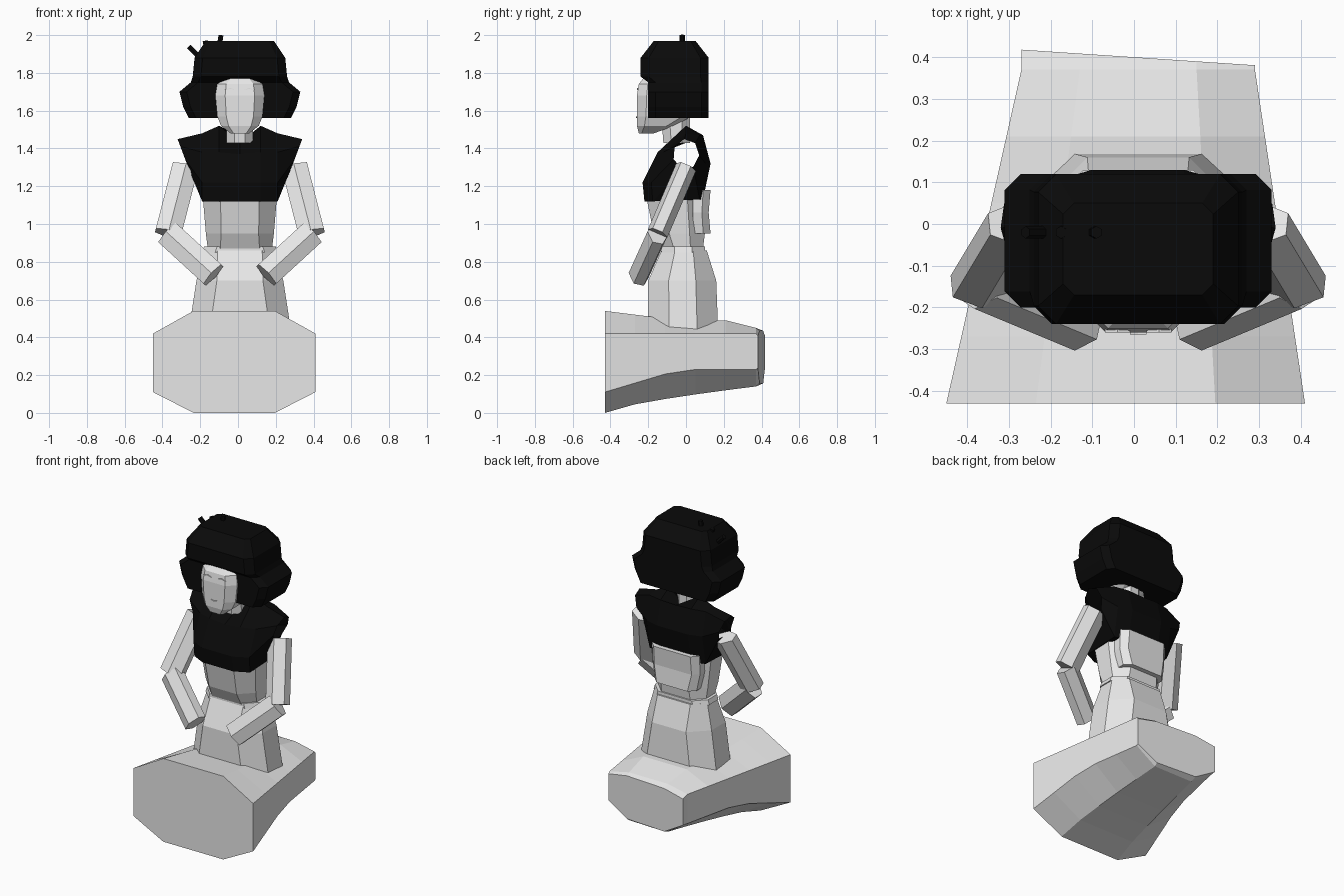
import bpy, bmesh, math
from mathutils import Vector

cube = bpy.data.objects.get("Cube")
if cube:
    bpy.data.objects.remove(cube, do_unlink=True)

CENTRE = .01  # the upper body sits slightly towards its left


def material(name, value):
    mat = bpy.data.materials.new(name)
    mat.use_nodes = True
    colour = (value, value, value, 1)
    mat.diffuse_color = colour
    shader = mat.node_tree.nodes["Principled BSDF"]
    shader.inputs["Base Color"].default_value = colour
    return mat


GREY = material("pale grey", .8)
BLACK = material("black", .003)


def mix(start, end, amount):
    return start + (end - start) * min(amount, 1)


def loft(name, rings, mat, caps=True):
    """Skin a list of equally long rings of points."""
    bm = bmesh.new()
    rows = [[bm.verts.new(point) for point in ring] for ring in rings]
    for lower, upper in zip(rows, rows[1:]):
        for i in range(len(lower)):
            bm.faces.new((lower[i - 1], lower[i], upper[i], upper[i - 1]))
    if caps:
        bm.faces.new(rows[0])
        bm.faces.new(rows[-1])
    bmesh.ops.recalc_face_normals(bm, faces=bm.faces)
    mesh = bpy.data.meshes.new(name)
    bm.to_mesh(mesh)
    bm.free()
    mesh.materials.append(mat)
    part = bpy.data.objects.new(name, mesh)
    bpy.context.collection.objects.link(part)


def stack(name, levels, corner, mat):
    """Loft corner-cut rectangles given as height, half width, front, back."""
    rings = []
    for height, half, front, back in levels:
        cut = corner * min(half + half, back - front)
        quarter = [(half - cut, front), (half, front + cut),
                   (half, back - cut), (half - cut, back)]
        outline = quarter + [(-x, y) for x, y in reversed(quarter)]
        rings.append([(CENTRE + x, y, height) for x, y in outline])
    loft(name, rings, mat)


def tube(name, start, end, radius, mat, flatness=1):
    """Straight six-sided rod, optionally flattened."""
    start, end = Vector(start), Vector(end)
    across = (end - start).cross(Vector((0, 1, 0))).normalized()
    depth = (end - start).cross(across).normalized() * flatness
    angles = [math.radians(degrees) for degrees in range(30, 390, 60)]
    rings = []
    for middle in (start, end):
        rings.append([middle + radius * (across * math.cos(a) + depth * math.sin(a))
                      for a in angles])
    loft(name, rings, mat)


# Wide kneeling base, tapering and rising towards the back
rings = []
steps = 5
for step in range(steps + 1):
    t = step / steps
    y = mix(-.43, .37, t)
    half = mix(.43, .28, t)
    middle = mix(-.02, .01, t)
    bottom, top = mix(0, .14, t ** .7), mix(.54, .49, t + t)
    low, high = mix(.11, .23, t + t), .42
    if step == steps:
        top = .45
    inner = half / 2
    rings.append([(middle - half, y, high), (middle - inner, y, top),
                  (middle + inner, y, top), (middle + half, y, high),
                  (middle + half, y, low), (middle + inner, y, bottom),
                  (middle - inner, y, bottom), (middle - half, y, low)])
# Bulging end, skewed towards the right
rings.append([(x, y + .03 - x / 15, mix(z, .3, .1)) for x, y, z in rings[-1]])
loft("base", rings, GREY)

# Gown, belt, waist and bow
stack("lower_gown", [(.44, .27, -.2, .17), (.7, .23, -.2, .16), (.86, .19, -.13, .11)],
      .3, GREY)
stack("belt", [(.85, .2, -.13, .1), (.88, .19, -.13, .1)], .3, GREY)
stack("waist", [(.87, .17, -.13, .09), (.95, .18, -.17, .1), (1.19, .2, -.22, .1)],
      .3, GREY)
stack("back_bow", [(.95, .15, 0, .13), (1.06, .17, 0, .12), (1.18, .17, 0, .13)],
      .3, GREY)

# Bodice: one tube running from sleeve to sleeve with open armholes
chest = [(-.22, 1.12), (-.23, 1.22), (-.15, 1.38), (0, 1.52),
         (.09, 1.47), (.13, 1.32), (.09, 1.13)]
cuff = []
for i in range(len(chest)):
    angle = -math.pi * .6 - math.tau * i / len(chest)
    lift = math.sin(angle)
    cuff.append((.3 + .03 * lift, .07 * math.cos(angle), 1.37 + .08 * lift))


def bodice_half(side):
    """Cuff, shoulder and collar rings on one side."""
    shoulder = [(side * .2 + CENTRE, y * .8, min(z, 1.48)) for y, z in chest]
    collar = [(side * .11 + CENTRE, y, z) for y, z in chest]
    return [[(side * x + CENTRE, y, z) for x, y, z in cuff], shoulder, collar]


neckline = [(CENTRE, y, min(z, mix(1.43, 1.47, y * 10))) for y, z in chest]
loft("bodice", bodice_half(-1) + [neckline] + bodice_half(1)[::-1], BLACK, caps=False)

# Arms, bent with the hands held in front
for name, side in (("right", -1), ("left", 1)):
    shoulder = (side * .29 + CENTRE, 0, 1.3)
    elbow = (side * .38 + CENTRE, -.15, .95)
    hand = (side * .14 + CENTRE, -.25, .73)
    tube(name + "_upper_arm", shoulder, elbow, .08, GREY, flatness=.7)
    tube(name + "_forearm", elbow, hand, .08, GREY, flatness=.7)

# Neck and head
stack("neck", [(1.43, .07, -.12, .02), (1.57, .07, -.13, .02)], .3, GREY)
stack("head", [(1.48, .05, -.25, -.17), (1.52, .1, -.26, -.06), (1.57, .12, -.26, .03),
               (1.68, .13, -.26, 0), (1.74, .12, -.25, 0), (1.78, .07, -.22, 0)],
      .2, GREY)


def face_mark(name, x, y, z, half, arch):
    """Thin arched plate lying on the face."""
    outline = [(x - half, z), (x, z + arch), (x + half, z), (x, z + arch / 2)]
    loft(name, [[(px, y + depth, pz) for px, pz in outline] for depth in (0, .008)], GREY)


# Brows and lips
for name, side in (("right", -1), ("left", 1)):
    face_mark(name + "_brow", side * .05 + CENTRE, -.26, 1.71, .03, .01)
face_mark("lips", CENTRE, -.265, 1.57, .02, -.01)

# Hair with full side buns and a flat crown
stack("hair", [(1.56, .27, -.2, .12), (1.62, .3, -.2, .12), (1.7, .32, -.2, .12),
               (1.75, .26, -.2, .12), (1.78, .25, -.24, .12), (1.88, .24, -.24, .12),
               (1.97, .18, -.17, .05)], .12, BLACK)

# Three hair pins fanned out on the right
for i in range(3):
    root = -.19 + .04 * i
    lean = -.07 + .045 * i
    tube("hair_pin_" + str(i + 1), (root, -.02, 1.87),
         (root + lean, -.02, 1.94 + .03 * i), .015, BLACK)
